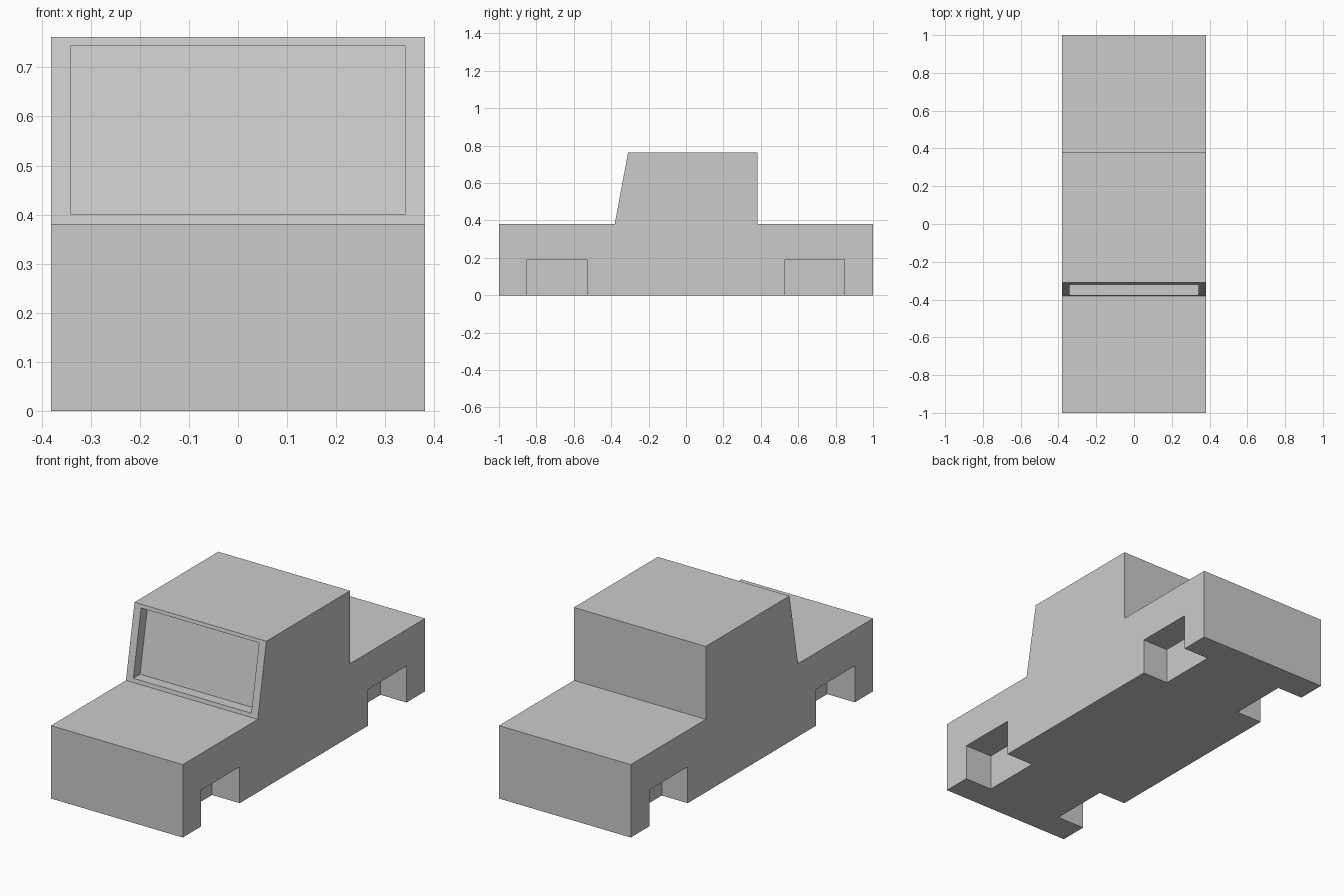
import bpy, bmesh

if "Cube" in bpy.data.objects:
    bpy.data.objects.remove(bpy.data.objects["Cube"])


def prism(name, profile, x0, x1):
    """Extrude a side profile of (y, z) points from x0 to x1."""
    bm = bmesh.new()
    face = bm.faces.new([bm.verts.new((x0, y, z)) for y, z in profile])
    ext = bmesh.ops.extrude_face_region(bm, geom=[face])
    moved = [v for v in ext["geom"] if isinstance(v, bmesh.types.BMVert)]
    bmesh.ops.translate(bm, vec=(x1 - x0, 0, 0), verts=moved)
    bmesh.ops.recalc_face_normals(bm, faces=bm.faces)
    mesh = bpy.data.meshes.new(name)
    bm.to_mesh(mesh)
    bm.free()
    obj = bpy.data.objects.new(name, mesh)
    bpy.context.collection.objects.link(obj)
    return obj


def cut(target, cutter):
    """Subtract the cutter from the target and remove it."""
    cutter.hide_render = True
    mod = target.modifiers.new("cut", "BOOLEAN")
    mod.operation = "DIFFERENCE"
    mod.solver = "EXACT"
    mod.object = cutter
    bpy.context.view_layer.objects.active = target
    bpy.ops.object.modifier_apply(modifier=mod.name)
    bpy.data.objects.remove(cutter)


W, DECK, ROOF = 0.381, 0.381, 0.762
SLOPE_Y0, SLOPE_Y1 = -0.381, -0.31


def slope_y(z):
    return SLOPE_Y0 + (z - DECK) / (ROOF - DECK) * (SLOPE_Y1 - SLOPE_Y0)


# Car body: bonnet, cab with raked front, rear deck
body = prism("car_body", [(-1, 0), (1, 0), (1, DECK), (0.381, DECK),
                          (0.381, ROOF), (SLOPE_Y1, ROOF),
                          (SLOPE_Y0, DECK), (-1, DECK)], -W, W)

# Wheel wells on both sides: y range and depth into the body
for y0, y1, depth in ((-0.85, -0.53, 0.16), (0.53, 0.847, 0.15)):
    for side in (-1, 1):
        well = [(y0, -0.1), (y1, -0.1), (y1, 0.19), (y0, 0.19)]
        cut(body, prism("wheel_well_cutter", well,
                        side * (W - depth), side * (W + 0.1)))

# Windscreen recess, its pane parallel to the raked front
Z0, Z1, DEPTH = 0.401, 0.744, 0.056
screen = [(slope_y(Z0) - 0.1, Z0), (slope_y(Z0) + DEPTH, Z0),
          (slope_y(Z1) + DEPTH, Z1), (slope_y(Z1) - 0.1, Z1)]
cut(body, prism("windscreen_cutter", screen, -0.341, 0.341))
